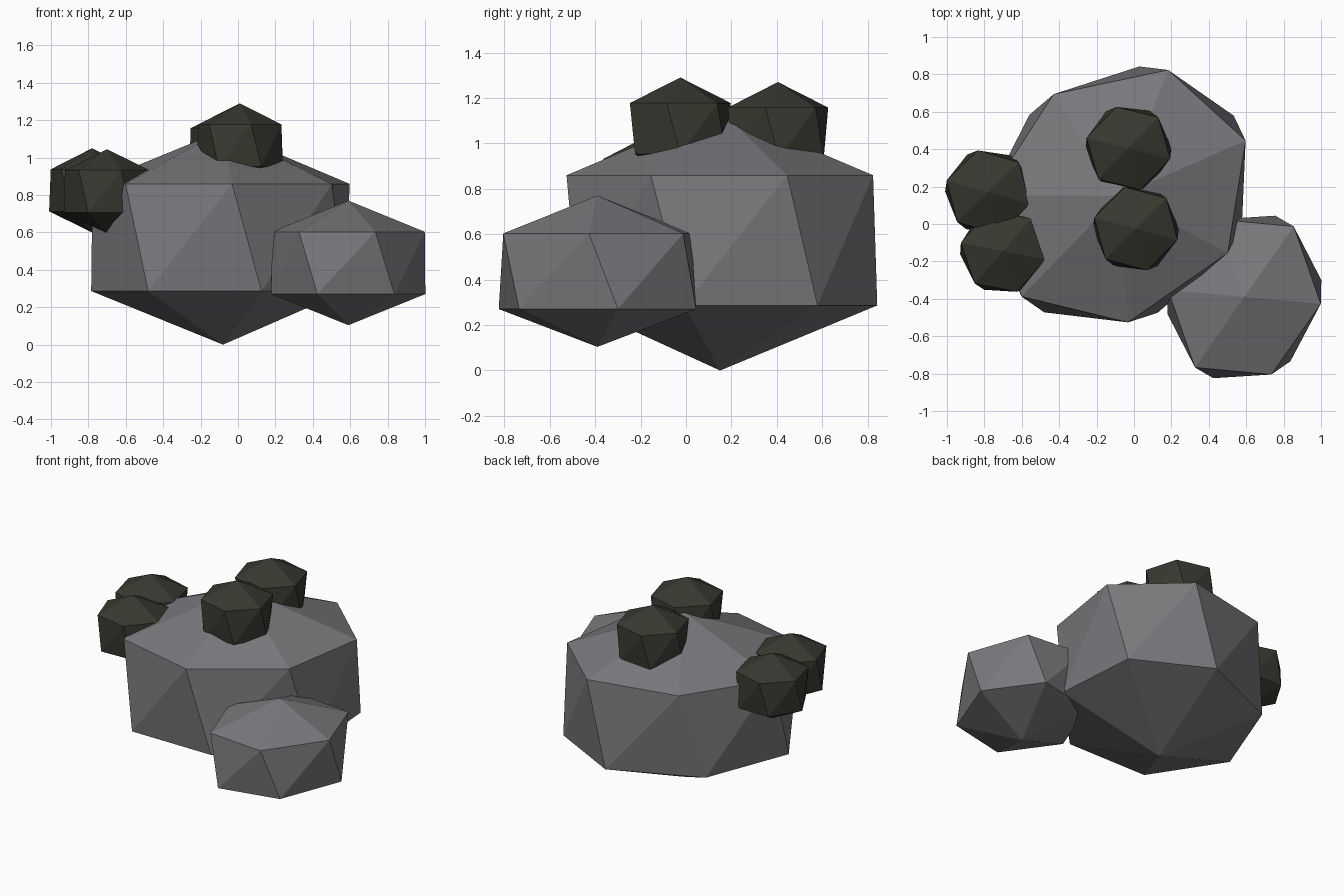
import bpy, bmesh
from math import cos, sin, radians, tau
from mathutils import Matrix, Vector

cube = bpy.data.objects.get("Cube")
if cube:
    bpy.data.objects.remove(cube, do_unlink=True)


def make_material(name, rgb):
    mat = bpy.data.materials.new(name)
    mat.use_nodes = True
    colour = (*rgb, 1.0)
    mat.diffuse_color = colour
    mat.node_tree.nodes["Principled BSDF"].inputs["Base Color"].default_value = colour
    return mat


def add_stone(name, mat, centre, half_height, sides, radii, axis, start, twist):
    """Faceted stone: two poles and two oval rings, the lower ring twisted."""
    bm = bmesh.new()
    turn = Matrix.Rotation(radians(axis), 3, "Z")
    for sign, offset in ((1, start), (-1, start + twist)):
        bm.verts.new((0, 0, sign * half_height))
        for i in range(sides):
            a = radians(offset) + tau * i / sides
            point = Vector((radii[0] * cos(a), radii[1] * sin(a), sign * half_height / 2))
            bm.verts.new(turn @ point)
    bmesh.ops.convex_hull(bm, input=bm.verts[:])
    bmesh.ops.recalc_face_normals(bm, faces=bm.faces[:])
    mesh = bpy.data.meshes.new(name)
    bm.to_mesh(mesh)
    bm.free()
    mesh.materials.append(mat)
    obj = bpy.data.objects.new(name, mesh)
    obj.location = centre
    bpy.context.collection.objects.link(obj)


grey = make_material("stone grey", (0.19, 0.19, 0.205))
dark = make_material("dark moss", (0.04, 0.04, 0.03))

# Large and small boulders
add_stone("large_boulder", grey, (-0.08, 0.15, 0.573), 0.573, 7, (0.75, 0.645), 41, -20, 13)
add_stone("small_boulder", grey, (0.59, -0.39, 0.437), 0.333, 6, (0.465, 0.407), 70, -17, 16)

# Moss clumps on the top and the right side
clumps = {
    "top_front_clump": ((0.01, -0.025, 1.065), -15),
    "top_back_clump": ((-0.03, 0.405, 1.045), -14),
    "side_back_clump": ((-0.78, 0.17, 0.825), -16),
    "side_front_clump": ((-0.70, -0.145, 0.82), -11),
}
for name, (centre, start) in clumps.items():
    add_stone(name, dark, centre, 0.225, 6, (0.23, 0.23), 0, start, 15)
